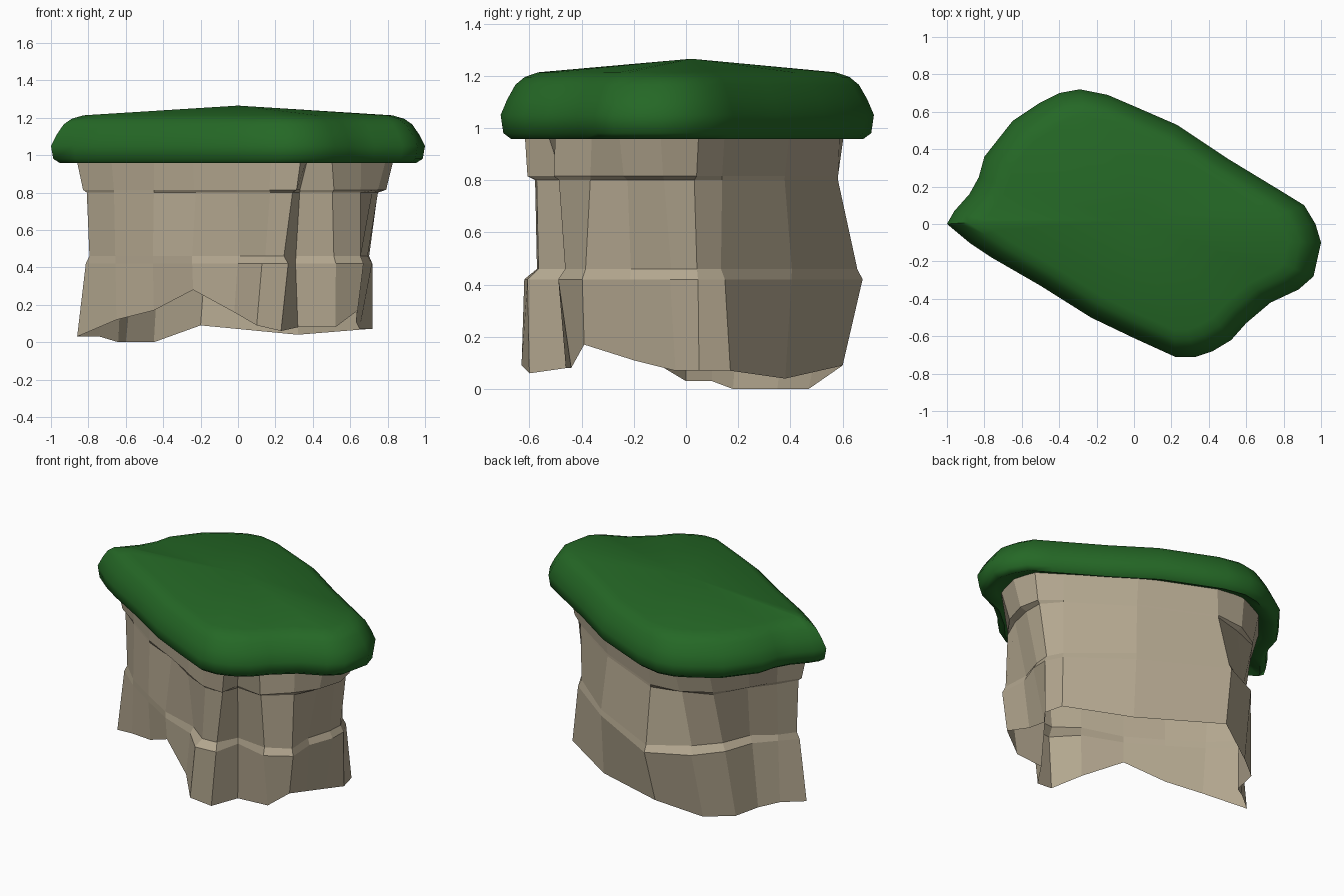
import bpy, bmesh
from mathutils import Vector

if "Cube" in bpy.data.objects:
    bpy.data.objects.remove(bpy.data.objects["Cube"])


def normals(pts):
    # outward 2D normals of a counter-clockwise outline
    out = []
    for i in range(len(pts)):
        a, b, c = (Vector(pts[j % len(pts)][:2]) for j in (i - 1, i, i + 1))
        t = (b - a).normalized() + (c - b).normalized()
        out.append(Vector((t.y, -t.x)).normalized())
    return out


def loft(name, rings, color, peak=None):
    bm = bmesh.new()
    loops = [[bm.verts.new(p) for p in r] for r in rings]
    n = len(loops[0])
    for lo, hi in zip(loops, loops[1:]):
        for i in range(n):
            j = (i + 1) % n
            bm.faces.new((lo[i], lo[j], hi[j], hi[i]))
    if peak:
        tip = bm.verts.new(peak)
        for i in range(n):
            bm.faces.new((loops[-1][i], loops[-1][(i + 1) % n], tip))
    me = bpy.data.meshes.new(name)
    bm.to_mesh(me)
    bm.free()
    ob = bpy.data.objects.new(name, me)
    bpy.context.collection.objects.link(ob)
    mat = bpy.data.materials.new(name + "_colour")
    mat.diffuse_color = color
    mat.use_nodes = True
    mat.node_tree.nodes["Principled BSDF"].inputs["Base Color"].default_value = mat.diffuse_color
    me.materials.append(mat)
    return ob


# grass cap: rounded rim following the plan outline, shallow peaked top
outline = [(-1, 0), (-.88, -.1), (-.76, -.18), (-.5, -.33), (-.23, -.5), (0, -.61), (.22, -.71),
           (.33, -.71), (.42, -.68), (.52, -.62), (.6, -.53), (.73, -.42), (.88, -.35),
           (.96, -.28), (1, -.1), (.97, 0), (.91, .1), (.78, .18), (.5, .35), (.23, .53),
           (0, .63), (-.14, .69), (-.29, .72), (-.4, .7), (-.5, .65), (-.65, .55),
           (-.8, .36), (-.83, .25), (-.88, .16), (-.96, .07)]
nrm = normals(outline)


def inset(d, z):
    # half offset, half scale, so the pointed left end stays clean
    s = 1 - .75 * d
    return [(x * s - k.x * d * .5, y * s - k.y * d * .5, z) for (x, y), k in zip(outline, nrm)]


rim = [(.17, 1.0), (.09, .98), (.04, .957), (.01, .98), (0, 1.05), (.025, 1.11),
       (.055, 1.165), (.09, 1.195), (.14, 1.213)]
cap = loft("grass_cap", [inset(d, z) for d, z in rim], (.018, .138, .019, 1), peak=(0, .02, 1.265))
bpy.context.view_layer.objects.active = cap
cap.select_set(True)
bpy.ops.object.shade_smooth_by_angle(angle=1.0)

# rock: faceted columns from an uneven foot up to the underside of the cap
foot = [(-.86, 0, .03), (-.65, -.15, .12), (-.45, -.25, .17), (-.24, -.38, .28), (-.02, -.5, .16),
        (.1, -.63, .09), (.23, -.6, .06), (.32, -.46, .08), (.52, -.44, .08), (.64, -.39, .17),
        (.63, -.2, .11), (.65, -.04, .07), (.72, .05, .07), (.69, .17, .07), (.32, .38, .04),
        (-.2, .6, .09), (-.45, .47, 0), (-.6, .35, 0), (-.64, .18, 0), (-.74, .1, .03)]
top = [(-.87, 0), (-.68, -.12), (-.45, -.26), (-.24, -.38), (0, -.5),
       (.18, -.6), (.34, -.62), (.38, -.54), (.5, -.5), (.66, -.36),
       (.8, -.26), (.84, -.1), (.8, .05), (.66, .15), (.3, .4),
       (-.14, .59), (-.33, .61), (-.52, .52), (-.68, .33), (-.76, .15)]
mid_push = [-.05, -.01, .01, .01, -.02, .0, .0, -.06, .03, .03,
            -.03, .0, -.03, -.02, .02, .08, .04, -.02, -.04, -.03]
high_push = [-.06, -.02, 0, -.03, 0, -.03, -.05, -.06, .0, 0,
             -.05, -.05, -.04, -.02, -.02, -.01, -.05, -.03, -.05, -.02]
# ledges above the foot and below the cap
low_step = [.02, .0, .0, .0, .02, .05, .05, .0, .03, .02, .02, .03, .02, .02, .0, .02, .05, .04, .03, .0]
high_step = [.02, 0, 0, .02, 0, .02, .04, 0, .02, 0, .03, .04, .02, 0, 0, 0, .03, 0, .02, 0]


def band(z, t, push):
    ring = [Vector(f[:2]).lerp(Vector(c), t) for f, c in zip(foot, top)]
    return [(p.x + k.x * d, p.y + k.y * d, z) for p, k, d in zip(ring, normals(ring), push)]


rock = loft("rock_base",
            [foot,
             band(.42, .35, mid_push),
             band(.46, .38, [a - b for a, b in zip(mid_push, low_step)]),
             band(.80, .78, high_push),
             band(.815, .8, [a + b for a, b in zip(high_push, high_step)]),
             [(x, y, 1.01) for x, y in top]],
            (.45, .385, .275, 1))
